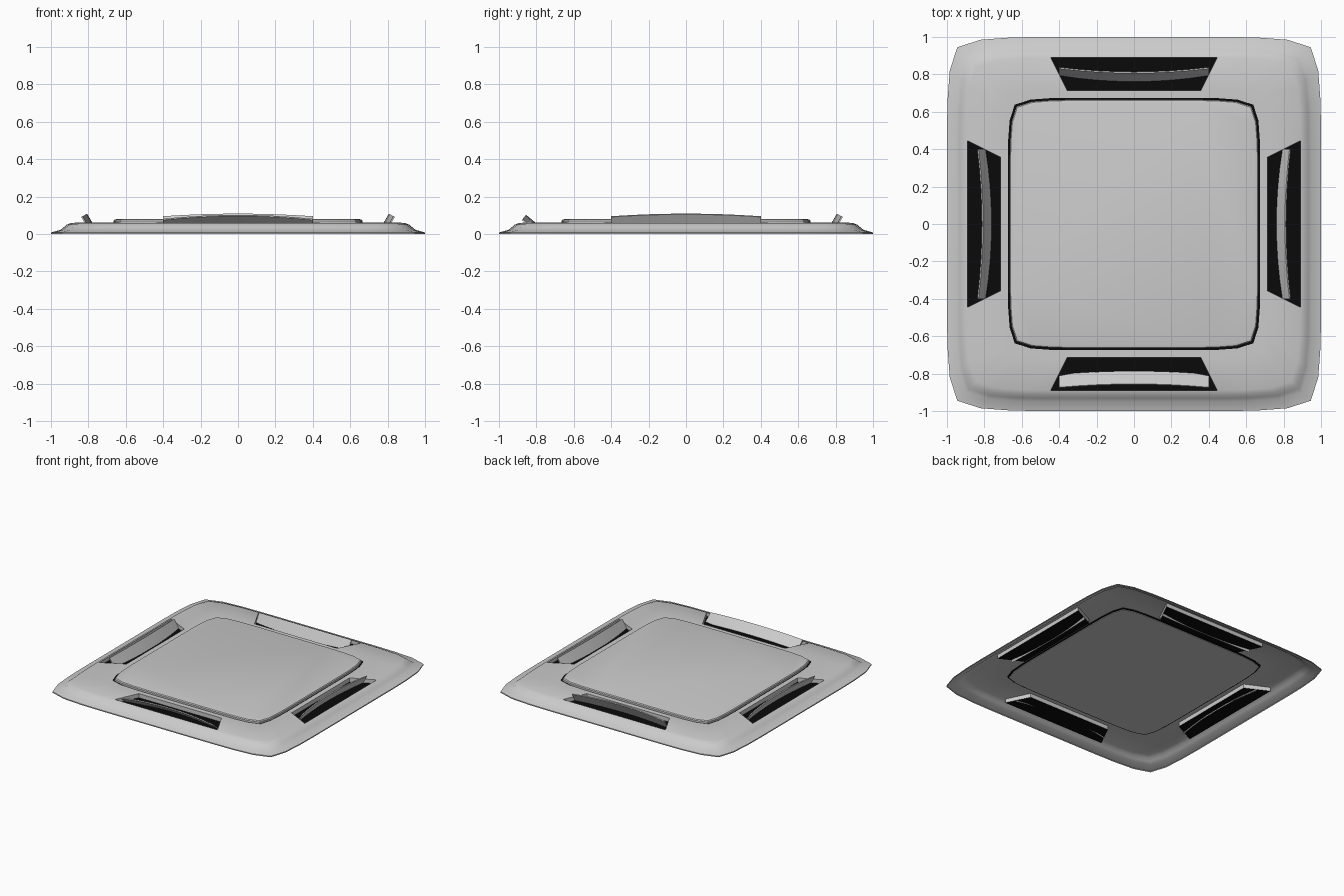
import bpy, bmesh, math
from mathutils import Matrix

if "Cube" in bpy.data.objects:
    bpy.data.objects.remove(bpy.data.objects["Cube"])


def material(name, v):
    m = bpy.data.materials.new(name)
    m.diffuse_color = (v, v, v, 1)
    m.use_nodes = True
    m.node_tree.nodes["Principled BSDF"].inputs["Base Color"].default_value = m.diffuse_color
    return m


LIGHT = material("light grey plastic", 0.6)
BLACK = material("black interior", 0.003)

# one side of a unit rounded square (right side, going up, through the upper corner)
SIDE = [(1, -0.5), (1, 0.5), (0.997, 0.66), (0.985, 0.82), (0.945, 0.945),
        (0.82, 0.985), (0.66, 0.997)]
OUTLINE = []
for k in range(4):
    for x, y in SIDE:
        for _ in range(k):
            x, y = -y, x
        OUTLINE.append((x, y))
N, S = len(OUTLINE), len(SIDE)


def ring(bm, r, z):
    return [bm.verts.new((x * r, y * r, z)) for x, y in OUTLINE]


def bridge(bm, a, b, mat=0):
    faces = []
    for i in range(N):
        j = (i + 1) % N
        f = bm.faces.new((a[i], a[j], b[j], b[i]))
        f.material_index = mat
        faces.append(f)
    return faces


def finish(bm, name, mats, normals=False, angle=35):
    if normals:
        bmesh.ops.recalc_face_normals(bm, faces=bm.faces)
    me = bpy.data.meshes.new(name)
    bm.to_mesh(me)
    bm.free()
    ob = bpy.data.objects.new(name, me)
    bpy.context.collection.objects.link(ob)
    for m in mats:
        me.materials.append(m)
    bpy.ops.object.select_all(action='DESELECT')
    ob.select_set(True)
    bpy.context.view_layer.objects.active = ob
    bpy.ops.object.shade_smooth_by_angle(angle=math.radians(angle))
    return ob


# frame shell: open underneath, slots sunk into the flat top
bm = bmesh.new()
profile = [(1.0, 0.0), (1.0, 0.008), (0.95, 0.022), (0.932, 0.036), (0.915, 0.05),
           (0.89, 0.06), (0.715, 0.062), (0.675, 0.062)]
rings = [ring(bm, r, z) for r, z in profile]
slots = []
for n in range(len(rings) - 1):
    faces = bridge(bm, rings[n], rings[n + 1])
    if n == 5:
        slots = faces[::S]
FLOOR = 0.03
for f in slots:
    vs = list(f.verts)
    low = [bm.verts.new((v.co.x, v.co.y, FLOOR)) for v in vs]
    for i in range(4):
        j = (i + 1) % 4
        bm.faces.new((vs[i], vs[j], low[j], low[i]))
    bm.faces.new(low).material_index = 1
bmesh.ops.delete(bm, geom=slots, context='FACES_ONLY')
# dark gap between the frame and the centre panel
gap_a, gap_b = ring(bm, 0.675, 0.056), ring(bm, 0.655, 0.056)
bridge(bm, rings[-1], gap_a, 1)
bridge(bm, gap_a, gap_b, 1)
finish(bm, "frame_shell", [LIGHT, BLACK])

# centre panel with a softened upper edge
bm = bmesh.new()
rings = [ring(bm, r, z) for r, z in
         [(0.665, 0.052), (0.665, 0.07), (0.66, 0.077), (0.648, 0.08)]]
bm.faces.new(list(reversed(rings[0])))
for a, b in zip(rings, rings[1:]):
    bridge(bm, a, b)
bm.faces.new(rings[-1])
finish(bm, "centre_panel", [LIGHT])


# air vanes: bowed, tilted plates standing in the slots
def vane(name, turn, top_r, top_z, tilt):
    bm = bmesh.new()
    s, c = math.sin(tilt), math.cos(tilt)
    length, bow, thick, steps = 0.09, 0.028, 0.008, 8
    loops = []
    for i in range(steps + 1):
        t = 2 * i / steps - 1
        rise = bow * (1 - t * t)
        loop = []
        for d, n in [(0, 0), (length, 0), (length, thick), (0, thick)]:
            n += rise
            loop.append(bm.verts.new((top_r - d * s - n * c, 0.4 * t,
                                      top_z - d * c + n * s)))
        loops.append(loop)
    for a, b in zip(loops, loops[1:]):
        for i in range(4):
            j = (i + 1) % 4
            bm.faces.new((a[i], a[j], b[j], b[i]))
    bm.faces.new(loops[0])
    bm.faces.new(loops[-1])
    bm.transform(Matrix.Rotation(turn, 4, 'Z'))
    finish(bm, name, [LIGHT], normals=True)


for name, k in [("right_vane", 0), ("back_vane", 1), ("left_vane", 2)]:
    vane(name, k * math.pi / 2, 0.838, 0.091, math.radians(30))
vane("front_vane", -math.pi / 2, 0.878, 0.075, math.radians(50))
